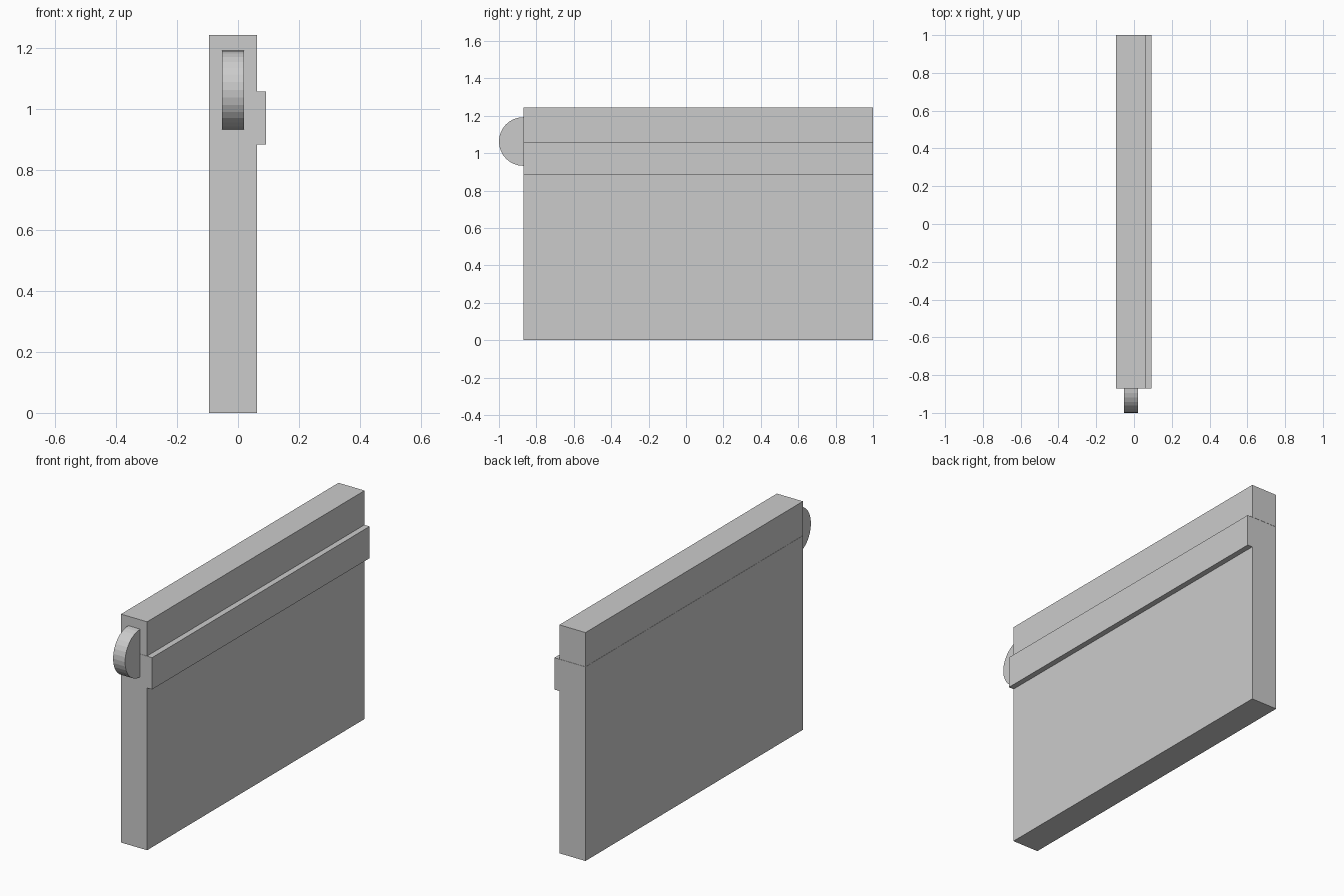
import bpy, bmesh, math

if "Cube" in bpy.data.objects:
    bpy.data.objects.remove(bpy.data.objects["Cube"])

Y0, Y1 = -0.87, 1.0


def extrude_profile(name, points, direction):
    """Make a solid from a flat outline swept along a direction."""
    bm = bmesh.new()
    face = bm.faces.new([bm.verts.new(p) for p in points])
    ext = bmesh.ops.extrude_face_region(bm, geom=[face], use_keep_orig=True)
    moved = [v for v in ext["geom"] if isinstance(v, bmesh.types.BMVert)]
    bmesh.ops.translate(bm, verts=moved, vec=direction)
    bmesh.ops.recalc_face_normals(bm, faces=bm.faces)
    mesh = bpy.data.meshes.new(name)
    bm.to_mesh(mesh)
    bm.free()
    obj = bpy.data.objects.new(name, mesh)
    bpy.context.collection.objects.link(obj)
    return obj


along = (0, Y1 - Y0, 0)

# Main panel with the raised ledge along its upper right side
panel = [(-0.095, 0), (0.062, 0), (0.062, 0.883), (0.092, 0.883),
         (0.092, 1.056), (-0.095, 1.056)]
extrude_profile("panel_with_ledge", [(x, Y0, z) for x, z in panel], along)

# Cap bar sitting on the panel
cap = [(-0.095, 1.057), (0.062, 1.057), (0.062, 1.243), (-0.095, 1.243)]
extrude_profile("top_bar", [(x, Y0, z) for x, z in cap], along)

# Half-round knob on the front end
R, ZC, N = 0.13, 1.062, 16
arc = [(-0.052, Y0 - R * math.sin(math.pi * i / N), ZC + R * math.cos(math.pi * i / N))
       for i in range(N + 1)]
extrude_profile("end_knob", arc, (0.072, 0, 0))
